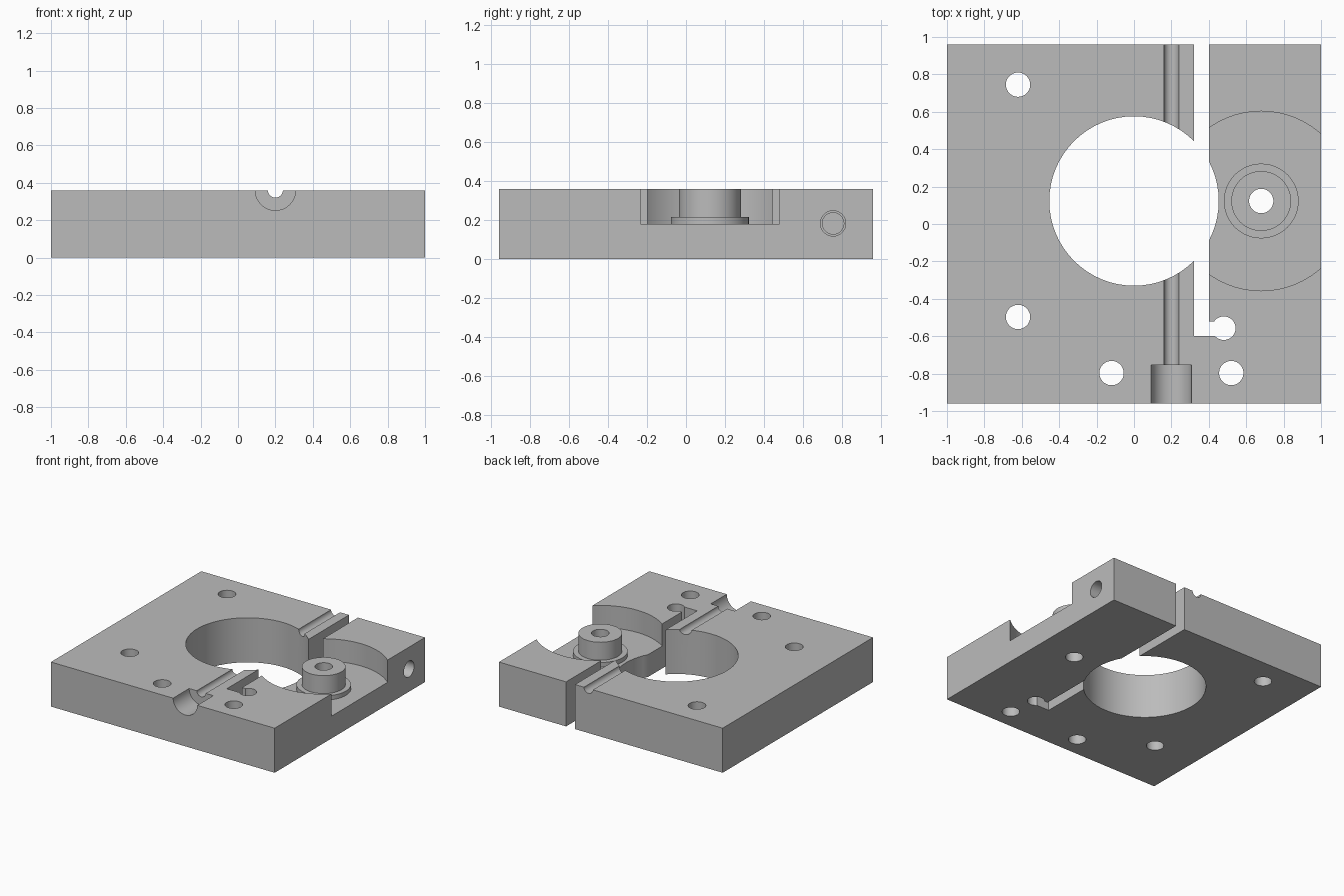
import bpy
from math import pi

cube = bpy.data.objects.get("Cube")
if cube:
    bpy.data.objects.remove(cube, do_unlink=True)

TOP, HALF_Y = 0.36, 0.96      # plate height and half depth
BORE_Y, FLOOR = 0.123, 0.18   # bore centre line and pocket floor
BOSS_X = 0.68

grey = bpy.data.materials.new("machined grey")
grey.use_nodes = True
grey.diffuse_color = (0.5, 0.5, 0.5, 1)
grey.node_tree.nodes["Principled BSDF"].inputs["Base Color"].default_value = (0.5, 0.5, 0.5, 1)


def box(name, low, high):
    centre = [(a + b) / 2 for a, b in zip(low, high)]
    bpy.ops.mesh.primitive_cube_add(size=1, location=centre)
    obj = bpy.context.object
    obj.name = name
    obj.scale = [b - a for a, b in zip(low, high)]
    bpy.ops.object.transform_apply(location=True, rotation=True, scale=True)
    return obj


def cylinder(name, radius, start, end, across, axis="z", sides=48):
    """Cylinder running from start to end along an axis, placed by its other two coordinates."""
    mid = (start + end) / 2
    a, b = across
    place = {"x": (mid, a, b), "y": (a, mid, b), "z": (a, b, mid)}[axis]
    turn = {"x": (0, pi / 2, 0), "y": (pi / 2, 0, 0), "z": (0, 0, 0)}[axis]
    bpy.ops.mesh.primitive_cylinder_add(vertices=sides, radius=radius, depth=end - start,
                                        location=place, rotation=turn)
    obj = bpy.context.object
    obj.name = name
    bpy.ops.object.transform_apply(location=True, rotation=True, scale=True)
    return obj


def combine(target, tool, operation="DIFFERENCE"):
    mod = target.modifiers.new(tool.name, "BOOLEAN")
    mod.operation, mod.solver, mod.object = operation, "EXACT", tool
    bpy.context.view_layer.objects.active = target
    bpy.ops.object.modifier_apply(modifier=mod.name)
    bpy.data.objects.remove(tool, do_unlink=True)


plate = box("clamp_plate", (-1, -HALF_Y, 0), (1, HALF_Y, TOP))

# Round pocket on the clamp arm, with its stepped boss
combine(plate, cylinder("pocket", 0.48, FLOOR, 0.6, (BOSS_X, BORE_Y), sides=64))
for name, radius, height in (("boss_collar", 0.2, 0.215), ("boss", 0.16, TOP)):
    combine(plate, cylinder(name, radius, FLOOR - 0.05, height, (BOSS_X, BORE_Y)), "UNION")

# Main bore
combine(plate, cylinder("bore", 0.453, -0.1, 0.6, (0, BORE_Y), sides=64))

# Clamp slot, its foot and the round relief at its end
combine(plate, box("slot", (0.32, -0.6, -0.1), (0.4, 1.1, 0.6)))
combine(plate, box("slot_foot", (0.36, -0.6, -0.1), (0.46, -0.52, 0.6)))
combine(plate, cylinder("slot_relief", 0.063, -0.1, 0.6, (0.48, -0.557)))

# Vertical through holes
for spot in ((-0.62, 0.745), (-0.62, -0.497), (-0.12, -0.797), (0.52, -0.797), (BOSS_X, BORE_Y)):
    combine(plate, cylinder("through_hole", 0.065, -0.1, 0.6, spot))

# Half-round groove along the top, widened at the front edge
combine(plate, cylinder("groove", 0.04, -1.1, 1.1, (0.2, TOP + 0.001), "y"))
combine(plate, cylinder("groove_mouth", 0.108, -1.1, -0.755, (0.2, TOP + 0.001), "y"))

# Clamp screw hole: clearance through the arm, narrower blind end in the body
combine(plate, cylinder("screw_clearance", 0.065, 0.36, 1.1, (0.755, 0.183), "x"))
combine(plate, cylinder("screw_end", 0.055, 0, 0.37, (0.755, 0.183), "x"))

plate.data.materials.clear()
plate.data.materials.append(grey)
for face in plate.data.polygons:
    face.material_index = 0
bpy.ops.object.select_all(action="DESELECT")
plate.select_set(True)
bpy.context.view_layer.objects.active = plate
bpy.ops.object.shade_smooth_by_angle(angle=pi / 6)
